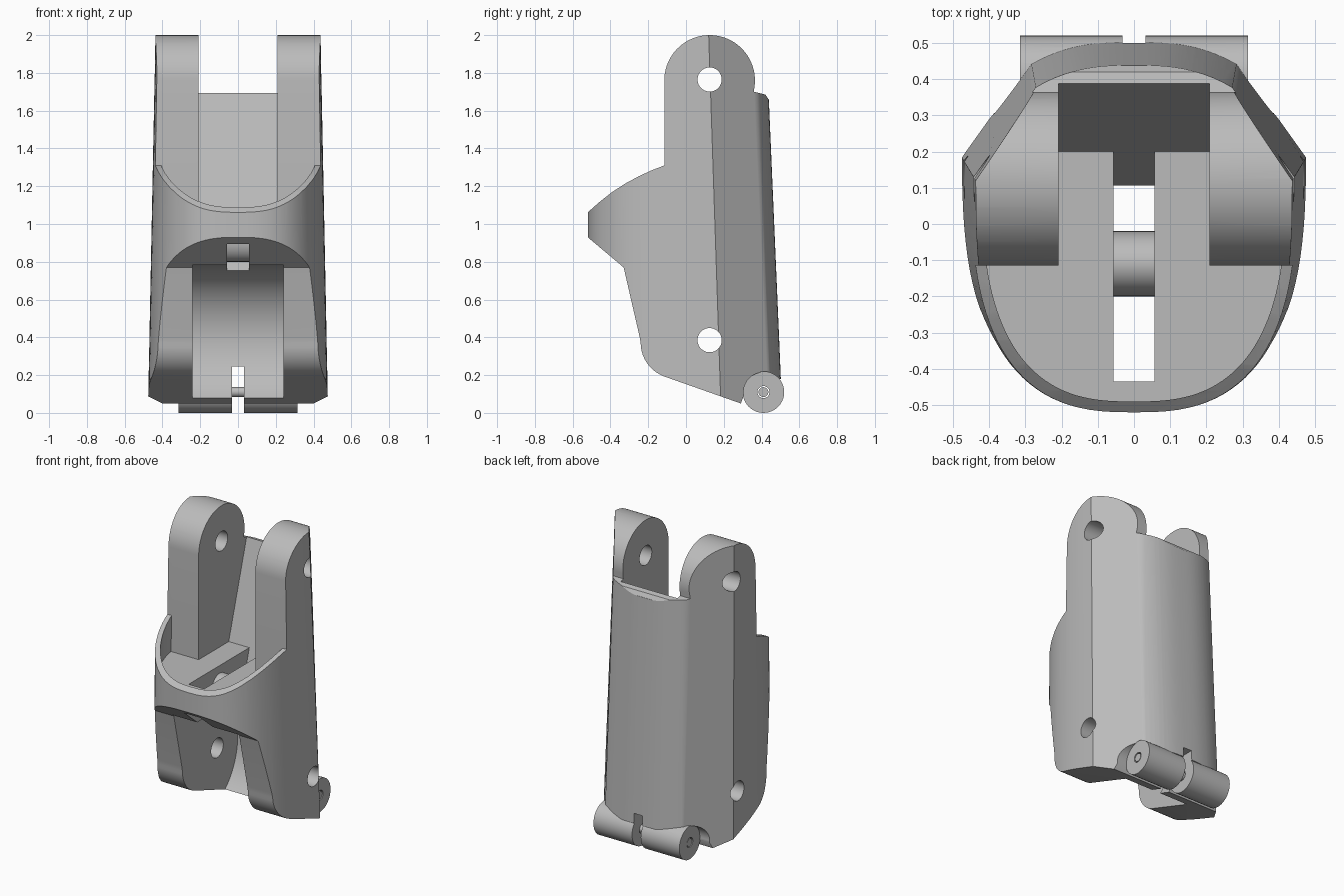
import bpy, bmesh
from math import sin, cos, pi, asin, radians

cube = bpy.data.objects.get("Cube")
if cube:
    bpy.data.objects.remove(cube, do_unlink=True)

grey = bpy.data.materials.new("plain grey")
grey.use_nodes = True
COLOUR = (0.5, 0.5, 0.5, 1)
grey.diffuse_color = COLOUR
grey.node_tree.nodes["Principled BSDF"].inputs["Base Color"].default_value = COLOUR


def loft(name, lower, upper):
    """Closed solid between two matching rings of 3D points."""
    bm = bmesh.new()
    a = [bm.verts.new(p) for p in lower]
    b = [bm.verts.new(p) for p in upper]
    n = len(a)
    bm.faces.new(a)
    bm.faces.new(b)
    for i in range(n):
        j = (i + 1) % n
        bm.faces.new((a[i], a[j], b[j], b[i]))
    bmesh.ops.recalc_face_normals(bm, faces=bm.faces)
    mesh = bpy.data.meshes.new(name)
    bm.to_mesh(mesh)
    bm.free()
    mesh.materials.append(grey)
    obj = bpy.data.objects.new(name, mesh)
    bpy.context.collection.objects.link(obj)
    return obj


def prism(name, profile, x0, x1):
    """Extrude a side profile of (y, z) points across x."""
    return loft(name, [(x0, y, z) for y, z in profile], [(x1, y, z) for y, z in profile])


def arc(cy, cz, ry, rz, start, end, n=24):
    return [(cy + ry * cos(radians(start + (end - start) * i / n)),
             cz + rz * sin(radians(start + (end - start) * i / n))) for i in range(n + 1)]


def rod(name, cy, cz, ry, rz, x0, x1, n=40):
    return prism(name, arc(cy, cz, ry, rz, 0, 360, n)[:-1], x0, x1)


def combine(obj, tool, operation):
    mod = obj.modifiers.new("combine", 'BOOLEAN')
    mod.operation = operation
    mod.solver = 'EXACT'
    mod.object = tool
    bpy.context.view_layer.objects.active = obj
    bpy.ops.object.modifier_apply(modifier=mod.name)
    bpy.data.objects.remove(tool, do_unlink=True)


FULLNESS = 2.7  # exponent of the rounded front outline


def front_curve(z, inset=0.0, limit=None, n=56):
    """Full, rounded front half outline from +x to -x."""
    y0 = 0.186 - 0.033 * z
    a, b = 0.477 - 0.02 * z - inset, y0 + 0.52 - inset
    t0 = 0 if limit is None else asin(((y0 - limit) / b) ** (FULLNESS / 2))
    ring = []
    for i in range(n + 1):
        t = t0 + (pi - 2 * t0) * i / n
        c, s = cos(t), max(sin(t), 0)
        x = a * abs(c) ** (2 / FULLNESS) * (1 if c > 0 else -1)
        ring.append((x, y0 - b * s ** (2 / FULLNESS), z))
    return ring


def section(z, n=20):
    """Whole outline: round front, flat slanted flanks, bowed back."""
    half, back = 0.285 - 0.008 * z, 0.51 - 0.043 * z
    bow = [(-half + 2 * half * i / n) for i in range(n + 1)]
    return front_curve(z) + [(x, back - 0.06 * abs(x / half) ** 2.7, z) for x in bow]


HINGE = (0.41, 0.11)
PIVOT_Y = 0.125

# Body: tapered shell trimmed to the side profile
body = loft("finger_body", section(-0.05), section(2.05))
side = [(-0.55, 0.955), (-0.33, 0.77), (-0.245, 0.4)]
side += arc(-0.045, 0.37, 0.195, 0.19, 180, 248, 10)
side += [(0.29, 0.05)]
side += arc(*HINGE, 0.105, 0.105, 190, 40)
side += [(0.6, 0.2), (0.6, 1.65), (0.437, 1.66), (0.42, 1.685), (0.36, 1.7)]
side += arc(PIVOT_Y, 1.76, 0.24, 0.24, -10, 180, 40)
side += [(-0.115, 1.31), (-0.18, 1.285), (-0.25, 1.253), (-0.32, 1.215),
         (-0.39, 1.17), (-0.46, 1.115), (-0.55, 1.035)]
combine(body, prism("side_trim", side, -1, 1), 'INTERSECT')

# Upper bowl behind the front band, and the gap between the upper lugs
FLOOR = 1.07
combine(body, loft("bowl_cut", front_curve(FLOOR, 0.03, -0.115),
                   front_curve(2.1, 0.03, -0.115)), 'DIFFERENCE')
gap = [(-0.2, FLOOR), (0.2, FLOOR), (0.39, 1.7), (0.41, 1.78), (0.41, 2.1), (-0.2, 2.1)]
combine(body, prism("lug_gap", gap, -0.208, 0.208), 'DIFFERENCE')

# Lower knuckle cavity: a rounded hollow open to the front
cavity = [(-0.6, 0.0), (-0.6, 0.783)] + arc(-0.03, 0.385, 0.37, 0.398, 90, -80, 40)
combine(body, prism("knuckle_cavity", cavity, -0.24, 0.24), 'DIFFERENCE')

# Slot through the floor, crossed by a round bar
slot = [(-0.485, 0.87), (-0.485, 0.6), (0.1, 0.6), (0.1, 0.735),
        (0.2, FLOOR), (0.2, 1.12), (-0.435, 1.12), (-0.435, FLOOR)]
combine(body, prism("floor_slot", slot, -0.057, 0.057), 'DIFFERENCE')
combine(body, rod("cord_bar", -0.11, 0.91, 0.09, 0.11, -0.075, 0.075), 'UNION')

# Pivot holes
for z in (0.385, 1.765):
    combine(body, rod("pivot_hole", PIVOT_Y, z, 0.064, 0.064, -1, 1), 'DIFFERENCE')

# Hinge barrel with its bore and centre slit
combine(body, rod("hinge_barrel", *HINGE, 0.11, 0.11, -0.315, 0.315), 'UNION')
combine(body, rod("hinge_bore", *HINGE, 0.032, 0.032, -0.32, 0.32), 'DIFFERENCE')
slit = [(0.12, -0.1), (0.12, 0.245), (0.6, 0.245), (0.6, -0.1)]
combine(body, prism("hinge_slit", slit, -0.032, 0.032), 'DIFFERENCE')

# Hinge pin
pin = rod("hinge_pin", *HINGE, 0.026, 0.026, -0.313, 0.313)

for obj in (body, pin):
    bpy.ops.object.select_all(action='DESELECT')
    obj.select_set(True)
    bpy.context.view_layer.objects.active = obj
    bpy.ops.object.shade_smooth_by_angle(angle=radians(30))
